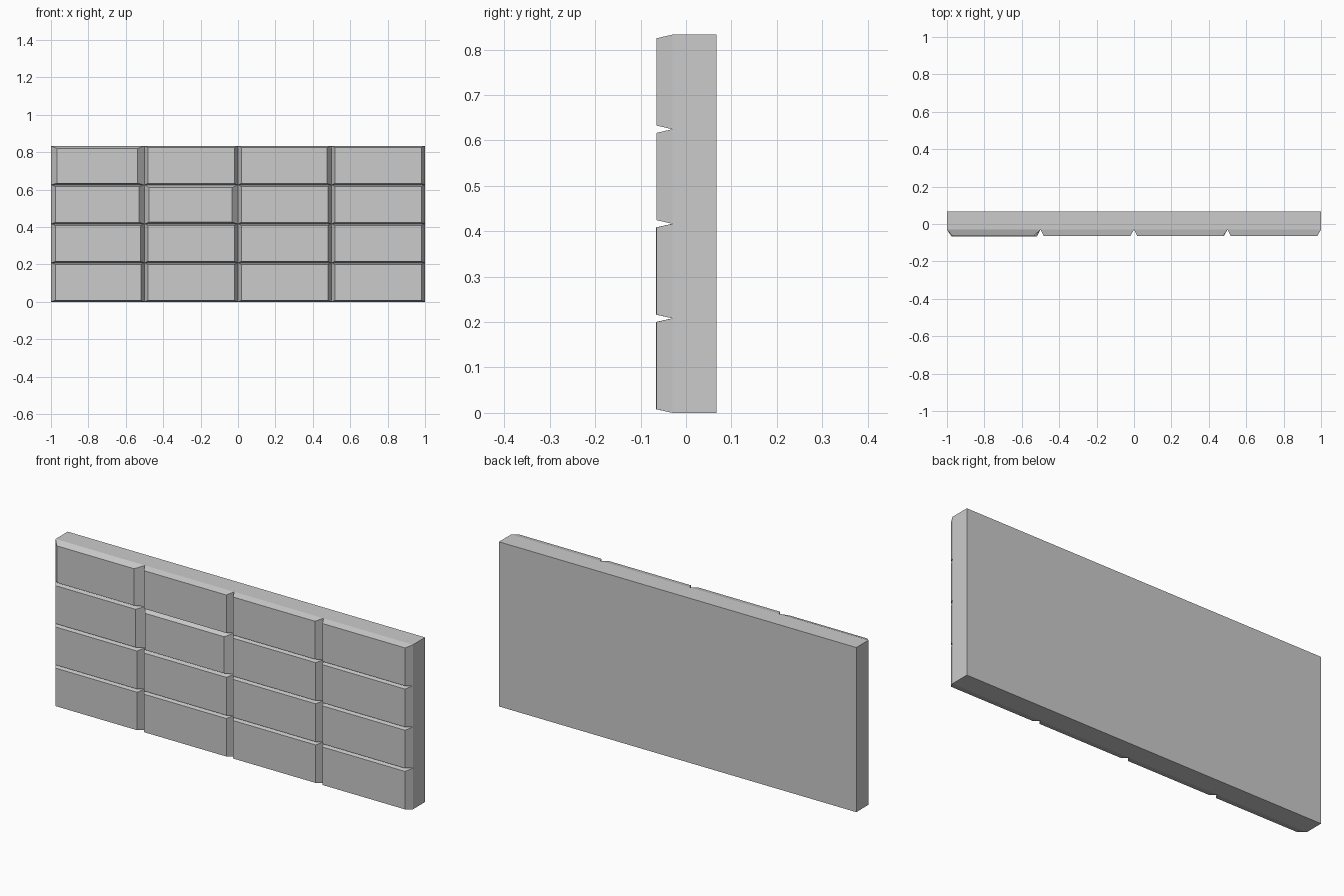
import bpy, bmesh
from mathutils import Vector

if "Cube" in bpy.data.objects:
    bpy.data.objects.remove(bpy.data.objects["Cube"])

W, H = 2.0, 0.833
BACK, JOINT, FACE = 0.067, -0.03, -0.066
COLS = ROWS = 4
CW, RH = W / COLS, H / ROWS

# Front-face insets per block: left, right, bottom, top, recess
DEFAULT = (0.018, 0.02, 0.008, 0.008, 0.001)
SPECIAL = {
    (0, 3): (0.031, 0.036, 0.009, 0.013, 0.001),
    (0, 2): (0.024, 0.028, 0.008, 0.008, 0.001),
    (1, 2): (0.025, 0.032, 0.009, 0.014, 0.001),
    (2, 3): (0.018, 0.024, 0.008, 0.008, 0.001),
    (0, 0): (0.024, 0.018, 0.008, 0.008, 0.0),
    (0, 1): (0.024, 0.020, 0.008, 0.008, 0.0),
}

# Solid slab behind the blocks
bm = bmesh.new()
bmesh.ops.create_cube(bm, size=1)
for v in bm.verts:
    v.co = Vector((v.co.x * W, BACK if v.co.y > 0 else JOINT, (v.co.z + 0.5) * H))


def cut(point, normal):
    geom = bm.verts[:] + bm.edges[:] + bm.faces[:]
    bmesh.ops.bisect_plane(bm, geom=geom, plane_co=point, plane_no=normal)


# Joint lines of the masonry grid
for i in range(1, COLS):
    cut((-W / 2 + i * CW, 0, 0), (1, 0, 0))
for j in range(1, ROWS):
    cut((0, 0, j * RH), (0, 0, 1))

# Raised, chamfered blocks on the front
bm.normal_update()
front = [f for f in bm.faces if f.normal.y < -0.9]
blocks = bmesh.ops.extrude_discrete_faces(bm, faces=front)["faces"]
for f in blocks:
    c = f.calc_center_median()
    key = (int((c.x + W / 2) / CW), int(c.z / RH))
    left, right, bottom, top, recess = SPECIAL.get(key, DEFAULT)
    for v in f.verts:
        v.co.x += left if v.co.x < c.x else -right
        v.co.z += bottom if v.co.z < c.z else -top
        v.co.y = FACE + recess

# Merge the flat back, sides, top and bottom into single faces
bmesh.ops.dissolve_limit(bm, angle_limit=0.01, verts=bm.verts[:], edges=bm.edges[:])
bmesh.ops.recalc_face_normals(bm, faces=bm.faces[:])

mesh = bpy.data.meshes.new("block_wall")
bm.to_mesh(mesh)
bm.free()
bpy.context.collection.objects.link(bpy.data.objects.new("block_wall", mesh))
